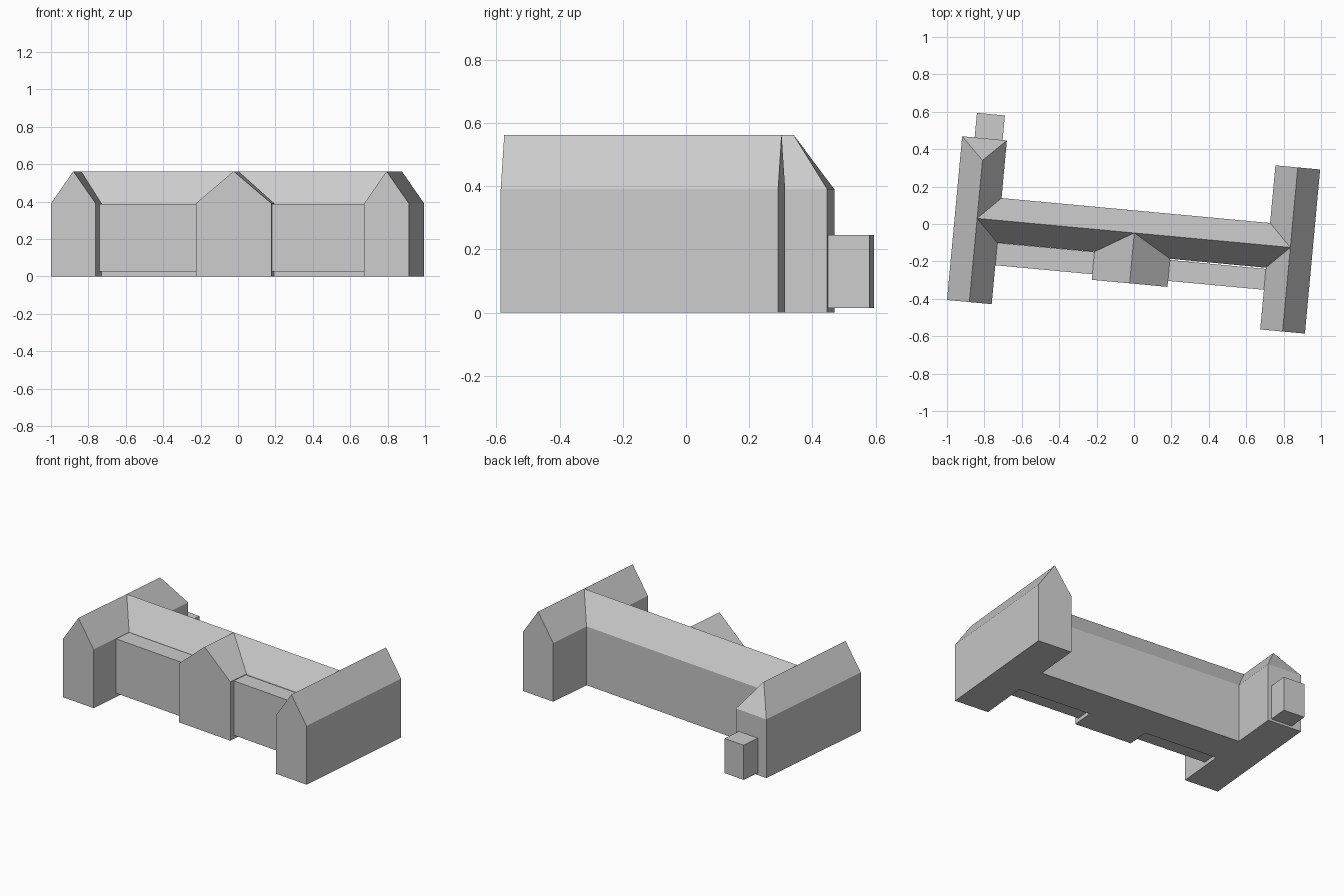
import bpy
import bmesh
from math import radians
from mathutils import Matrix, Vector

if "Cube" in bpy.data.objects:
    bpy.data.objects.remove(bpy.data.objects["Cube"], do_unlink=True)

EAVE, RIDGE = 0.39, 0.562
# The whole plan is turned slightly on its plot
TURN = Matrix.Rotation(radians(-5.3), 4, "Z")

stone = bpy.data.materials.new("light_grey")
stone.use_nodes = True
GREY = (0.6, 0.6, 0.6, 1)
stone.diffuse_color = GREY
stone.node_tree.nodes["Principled BSDF"].inputs["Base Color"].default_value = GREY


def finish(name, bm):
    bmesh.ops.recalc_face_normals(bm, faces=bm.faces)
    bm.transform(TURN)
    mesh = bpy.data.meshes.new(name)
    bm.to_mesh(mesh)
    bm.free()
    mesh.materials.append(stone)
    obj = bpy.data.objects.new(name, mesh)
    bpy.context.collection.objects.link(obj)


def pitched_block(name, axis, centre, half, start, end, hip=0):
    """Walls with a pitched roof running from start to end along an axis."""
    profile = [(-half, 0), (half, 0), (half, EAVE), (0, RIDGE), (-half, EAVE)]
    bm = bmesh.new()
    rings = []
    for along in (start, end):
        ring = []
        for across, z in profile:
            run = along - hip if along == end and z == RIDGE else along
            side = centre + across
            ring.append(bm.verts.new((side, run, z) if axis == "y" else (run, side, z)))
        rings.append(ring)
    first, last = rings
    bm.faces.new(first)
    if hip:
        # Upright wall below a sloping hip
        bm.faces.new([last[i] for i in (0, 1, 2, 4)])
        bm.faces.new(last[2:])
    else:
        bm.faces.new(last)
    for i in range(5):
        j = (i + 1) % 5
        bm.faces.new((first[i], first[j], last[j], last[i]))
    finish(name, bm)


def box(name, low, high):
    low, high = Vector(low), Vector(high)
    bm = bmesh.new()
    bmesh.ops.create_cube(bm, size=1)
    bmesh.ops.scale(bm, vec=high - low, verts=bm.verts)
    bmesh.ops.translate(bm, vec=(low + high) / 2, verts=bm.verts)
    finish(name, bm)


# Long central range, its ridge meeting those of both wings
pitched_block("main_range", "x", -0.0475, 0.12, -0.838, 0.844)

# Cross wings: hipped rear on the right one, gables elsewhere
pitched_block("right_wing", "y", -0.838, 0.12, -0.497, 0.382, hip=0.118)
pitched_block("left_wing", "y", 0.844, 0.12, -0.499, 0.382)

# Projecting entrance gable
pitched_block("entrance_gable", "y", 0.006, 0.203, -0.318, -0.0475)

# Flat-roofed front infills, raised a little above the ground
box("right_infill", (-0.718, -0.288, 0.025), (-0.197, -0.168, 0.386))
box("left_infill", (0.209, -0.286, 0.025), (0.724, -0.174, 0.386))

# Small rear annex
box("rear_annex", (-0.891, 0.378, 0.015), (-0.741, 0.514, 0.245))
